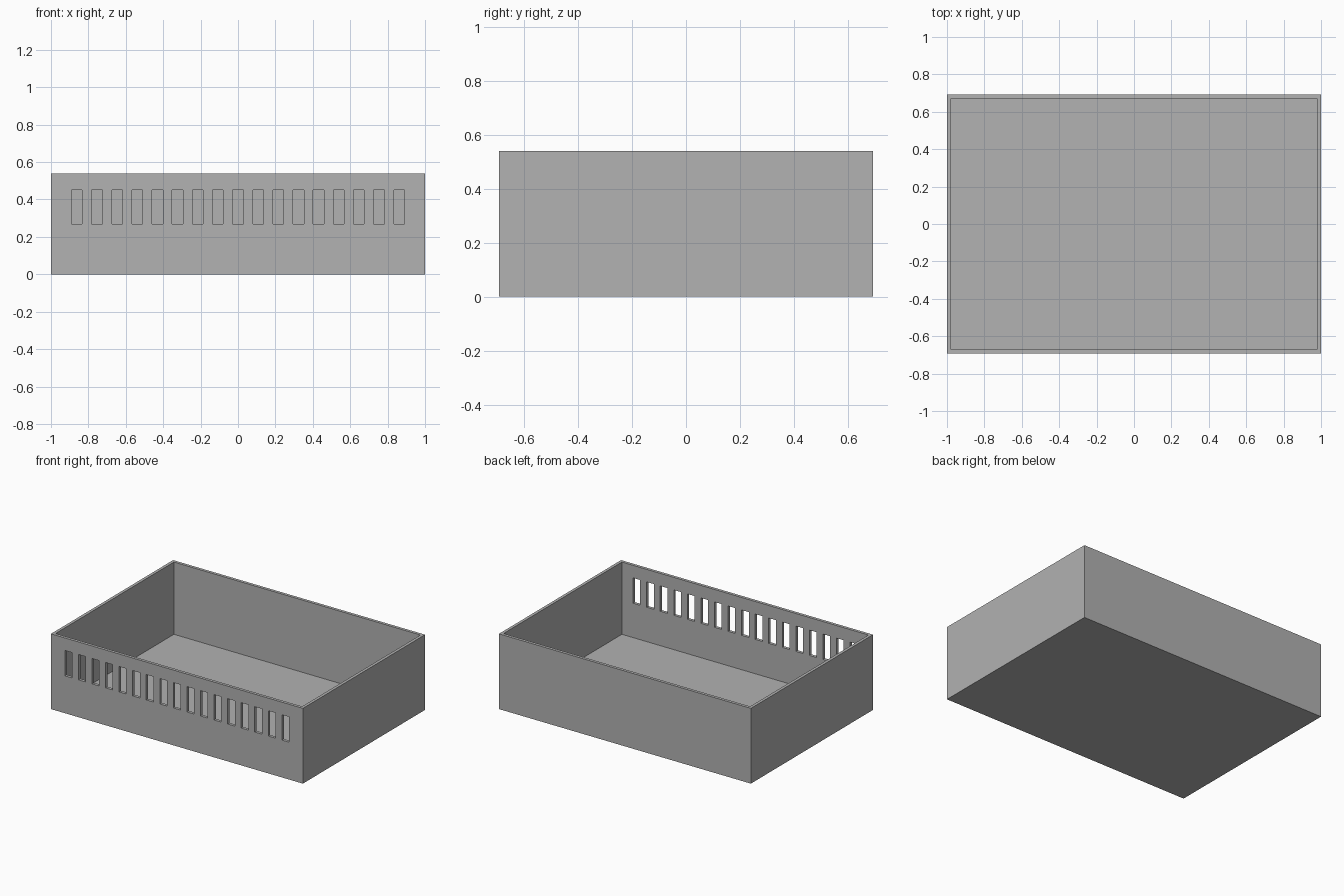
import bpy
import bmesh
from mathutils import Matrix, Vector

WIDTH, DEPTH, HEIGHT = 2.0, 1.385, 0.54
WALL = 0.0215
SLOTS, PITCH, SLOT_WIDTH = 17, 0.1077, 0.057
SLOT_BOTTOM, SLOT_TOP = 0.268, 0.45

if "Cube" in bpy.data.objects:
    bpy.data.objects.remove(bpy.data.objects["Cube"], do_unlink=True)

grey = bpy.data.materials.new("plain grey")
grey.use_nodes = True
colour = (0.445, 0.445, 0.445, 1)
grey.diffuse_color = colour
grey.node_tree.nodes["Principled BSDF"].inputs["Base Color"].default_value = colour


def add_box(bm, centre, size):
    matrix = Matrix.Translation(centre) @ Matrix.Diagonal((*size, 1))
    bmesh.ops.create_cube(bm, size=1, matrix=matrix)


def make_object(name, bm):
    mesh = bpy.data.meshes.new(name)
    bm.to_mesh(mesh)
    bm.free()
    mesh.materials.append(grey)
    obj = bpy.data.objects.new(name, mesh)
    bpy.context.collection.objects.link(obj)
    return obj


# Open tray: inset the top face for the rim, then sink it to the floor
bm = bmesh.new()
add_box(bm, (0, 0, HEIGHT / 2), (WIDTH, DEPTH, HEIGHT))
top = max(bm.faces, key=lambda f: f.calc_center_median().z)
bmesh.ops.inset_region(bm, faces=[top], thickness=WALL, use_even_offset=True)
result = bmesh.ops.extrude_discrete_faces(bm, faces=[top])
floor = result["faces"][0]
bmesh.ops.translate(bm, verts=floor.verts, vec=Vector((0, 0, WALL - HEIGHT)))
bmesh.ops.recalc_face_normals(bm, faces=bm.faces)
tray = make_object("tray", bm)

# Row of slots through the front wall
bm = bmesh.new()
for i in range(SLOTS):
    x = (i - (SLOTS - 1) / 2) * PITCH
    add_box(bm, (x, (WALL - DEPTH) / 2, (SLOT_BOTTOM + SLOT_TOP) / 2),
            (SLOT_WIDTH, WALL * 3, SLOT_TOP - SLOT_BOTTOM))
cutter = make_object("slot_cutter", bm)
cutter.hide_render = True
cutter.hide_viewport = True
cutter.display_type = 'WIRE'

cut = tray.modifiers.new("slots", 'BOOLEAN')
cut.operation = 'DIFFERENCE'
cut.solver = 'EXACT'
cut.object = cutter
